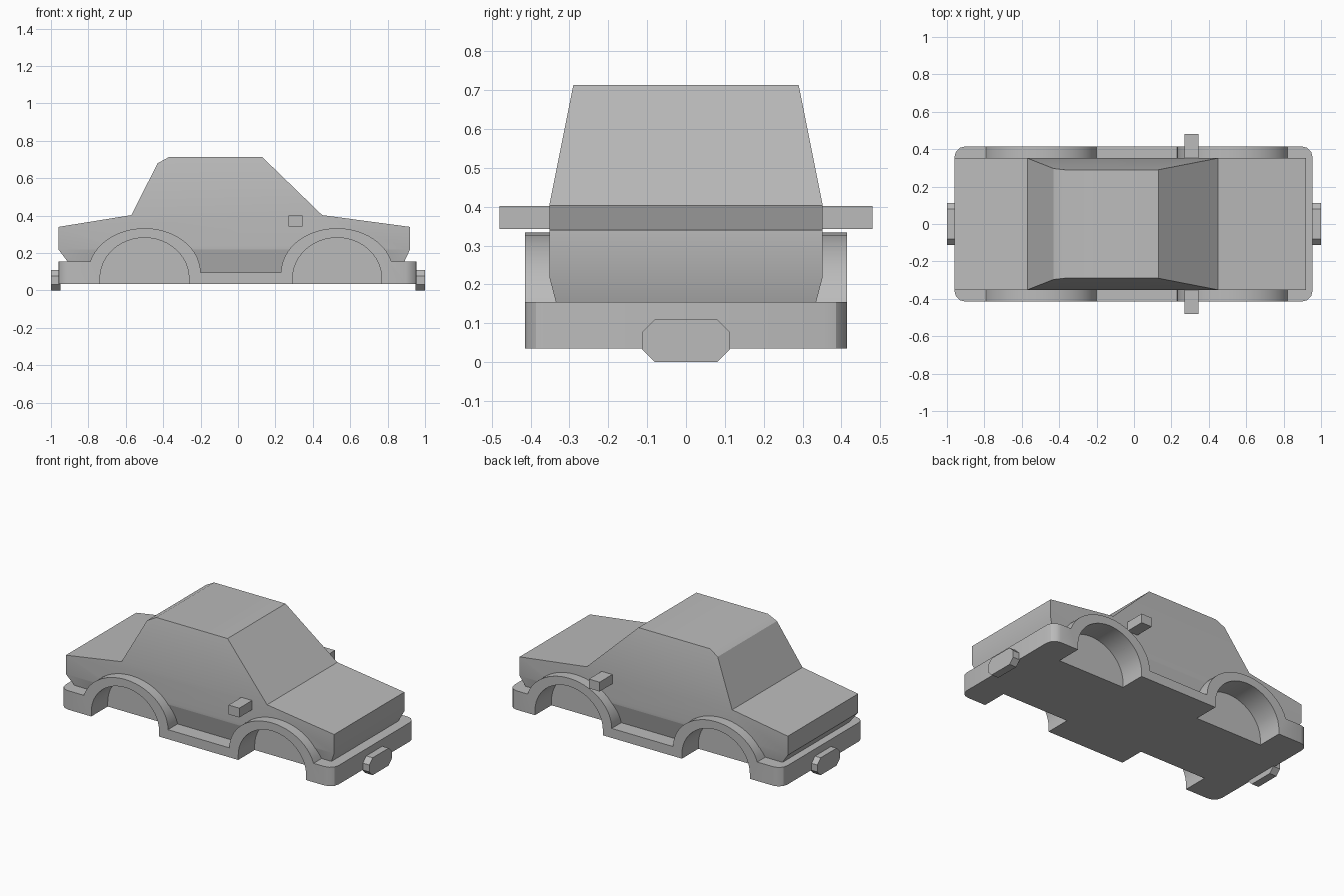
import bpy, bmesh, math

cube = bpy.data.objects.get("Cube")
if cube:
    bpy.data.objects.remove(cube, do_unlink=True)

grey = bpy.data.materials.new("plain grey")
grey.use_nodes = True
colour = (0.5, 0.5, 0.5, 1)
grey.diffuse_color = colour
grey.node_tree.nodes["Principled BSDF"].inputs["Base Color"].default_value = colour


def prism(points, place, low, high):
    """Extrude a 2D outline between two depths; place maps (a, b, depth) to xyz."""
    bm = bmesh.new()
    face = bm.faces.new([bm.verts.new(place(a, b, low)) for a, b in points])
    ext = bmesh.ops.extrude_face_region(bm, geom=[face])
    shift = [h - l for h, l in zip(place(0, 0, high), place(0, 0, low))]
    verts = [v for v in ext["geom"] if isinstance(v, bmesh.types.BMVert)]
    bmesh.ops.translate(bm, verts=verts, vec=shift)
    bmesh.ops.recalc_face_normals(bm, faces=bm.faces)
    return bm


def finish(bm, name):
    mesh = bpy.data.meshes.new(name)
    bmesh.ops.recalc_face_normals(bm, faces=bm.faces)
    bm.to_mesh(mesh)
    bm.free()
    mesh.materials.append(grey)
    ob = bpy.data.objects.new(name, mesh)
    bpy.context.collection.objects.link(ob)
    return ob


def select(ob):
    bpy.ops.object.select_all(action="DESELECT")
    ob.select_set(True)
    bpy.context.view_layer.objects.active = ob


def across(a, b, depth):      # outline in x, z
    return (a, depth, b)


def along(a, b, depth):       # outline in y, z
    return (depth, a, b)


def arch(cx, cz, rx, rz, start, end, n=24):
    """Points over an arch, from the rear (180 degrees) to the front (0)."""
    angles = [math.radians(start + (end - start) * i / n) for i in range(n + 1)]
    return [(cx + rx * math.cos(t), cz + rz * math.sin(t)) for t in angles]


REAR, FRONT = -0.5, 0.53
HALF, BODY_HALF, ROOF_HALF = 0.415, 0.352, 0.29
BELT, CREASE, ROOF = 0.403, 0.22, 0.713

# Lower skirt with bumpers, sills and arch flares
lip = math.degrees(math.asin(0.06 / 0.238))
outline = [(-0.96, 0.035), (-0.96, 0.155)]
outline += arch(REAR, 0.095, 0.3, 0.238, 180 - lip, 0)
outline += arch(FRONT, 0.095, 0.3, 0.238, 180, lip)
outline += [(0.955, 0.155), (0.955, 0.035)]
bm = prism(outline, across, -HALF, HALF)
corners = [e for e in bm.edges
           if all(abs(v.co.x) > 0.95 for v in e.verts)
           and abs(e.verts[0].co.z - e.verts[1].co.z) > 0.1]
bmesh.ops.bevel(bm, geom=corners, offset=0.058, segments=3, profile=0.5, affect="EDGES")
skirt = finish(bm, "lower_skirt")

# Upper body and cabin, tapered by height
side = [(-0.855, 0.08), (-0.96, CREASE), (-0.96, 0.34), (-0.57, BELT), (-0.43, 0.68),
        (-0.37, ROOF), (0.13, ROOF), (0.45, BELT), (0.92, 0.34), (0.92, CREASE), (0.855, 0.08)]
bm = prism(side, across, -BODY_HALF, BODY_HALF)
for height in (CREASE, BELT):
    bmesh.ops.bisect_plane(bm, geom=bm.verts[:] + bm.edges[:] + bm.faces[:],
                           plane_co=(0, 0, height), plane_no=(0, 0, 1), dist=0.0005)
for v in bm.verts:
    half = BODY_HALF
    if v.co.z > BELT:
        half += (ROOF_HALF - BODY_HALF) * (v.co.z - BELT) / (ROOF - BELT)
    elif v.co.z < CREASE:
        half -= 0.26 * (CREASE - v.co.z)
    v.co.y = math.copysign(half, v.co.y)
body = finish(bm, "body")

# Wheel wells cut into skirt and body
for cx in (REAR, FRONT):
    well = [(cx - 0.238, -0.05)] + arch(cx, 0.065, 0.238, 0.217, 180, 0) + [(cx + 0.238, -0.05)]
    for sign in (-1, 1):
        cutter = finish(prism(well, across, sign * 0.25, sign * 0.6), "well_cutter")
        cutter.hide_render = True
        for ob in (skirt, body):
            mod = ob.modifiers.new("well", "BOOLEAN")
            mod.operation, mod.solver, mod.object = "DIFFERENCE", "EXACT", cutter
            select(ob)
            bpy.ops.object.modifier_apply(modifier=mod.name)
        bpy.data.objects.remove(cutter, do_unlink=True)

for ob in (skirt, body):
    select(ob)
    bpy.ops.object.shade_smooth_by_angle(angle=math.radians(30))

# Eight-sided pads on both bumpers
pad = [(-0.113, 0.033), (-0.08, 0), (0.08, 0), (0.113, 0.033),
       (0.113, 0.077), (0.08, 0.11), (-0.08, 0.11), (-0.113, 0.077)]
finish(prism(pad, along, 0.95, 1.0), "front_bumper_pad")
finish(prism(pad, along, -1.0, -0.95), "rear_bumper_pad")

# Door mirrors
mirror = [(0.27, 0.343), (0.345, 0.343), (0.345, 0.402), (0.27, 0.402)]
for sign, name in ((-1, "right_mirror"), (1, "left_mirror")):
    finish(prism(mirror, across, sign * 0.34, sign * 0.48), name)
